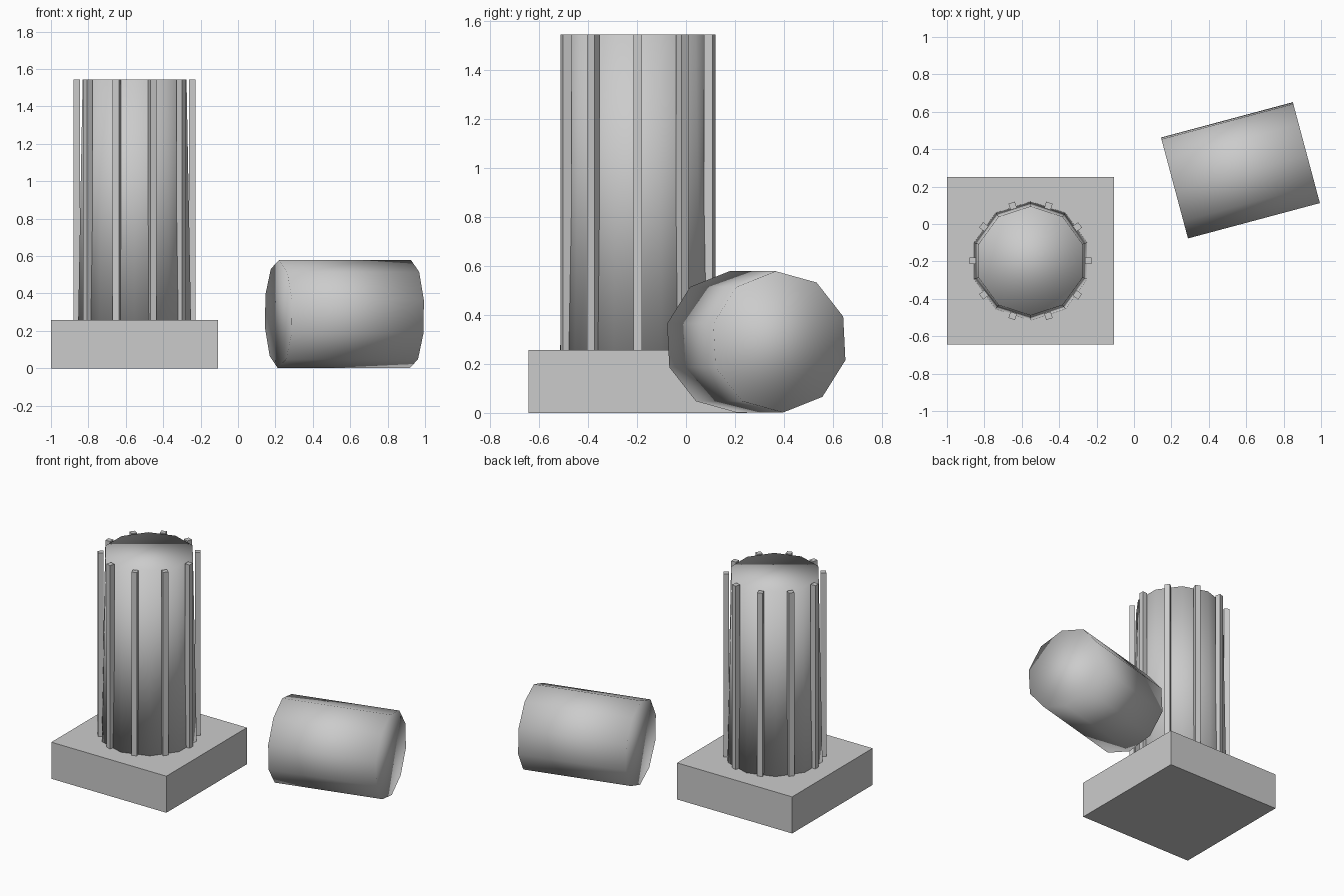
import bpy, bmesh
from math import sin, cos, radians
from mathutils import Matrix, Vector

if "Cube" in bpy.data.objects:
    bpy.data.objects.remove(bpy.data.objects["Cube"])

CX, CY = -0.553, -0.197      # column axis
BASE_H, TOP_Z = 0.257, 1.545


def finish(bm, name, matrix, smooth):
    bmesh.ops.recalc_face_normals(bm, faces=bm.faces)
    for f in bm.faces:
        f.smooth = smooth
    mesh = bpy.data.meshes.new(name)
    bm.to_mesh(mesh)
    bm.free()
    obj = bpy.data.objects.new(name, mesh)
    obj.matrix_world = matrix
    bpy.context.collection.objects.link(obj)
    return obj


def box(name, size, matrix):
    bm = bmesh.new()
    bmesh.ops.create_cube(bm, size=1)
    bmesh.ops.scale(bm, vec=size, verts=bm.verts)
    return finish(bm, name, matrix, False)


def drum(name, sides, r_bottom, r_top, length, phase, matrix):
    """Closed many-sided drum along local z, smooth all over."""
    bm = bmesh.new()
    rings = []
    for r, z in ((r_bottom, -length / 2), (r_top, length / 2)):
        angles = [radians(phase + 360 * i / sides) for i in range(sides)]
        rings.append([bm.verts.new((r * cos(a), r * sin(a), z)) for a in angles])
    low, high = rings
    for i in range(sides):
        j = (i + 1) % sides
        bm.faces.new((low[i], low[j], high[j], high[i]))
    bm.faces.new(low)
    bm.faces.new(high)
    return finish(bm, name, matrix, True)


# Square plinth
box("plinth", (0.894, 0.894, BASE_H), Matrix.Translation((CX, CY, BASE_H / 2)))

# Tapered ten-sided shaft
shaft_h = TOP_Z - BASE_H
axis = Matrix.Translation((CX, CY, BASE_H + shaft_h / 2))
drum("column_shaft", 10, 0.317, 0.292, shaft_h, 90, axis)

# Upright ribs, one in front of each shaft face
for i in range(10):
    m = axis @ Matrix.Rotation(radians(36 * i), 4, 'Z') @ Matrix.Translation((0.309, 0, 0))
    box(f"rib_{i + 1}", (0.036, 0.036, shaft_h), m)

# Fallen column drum lying on its side, turned 15 degrees
t = radians(15)
lying = Matrix((
    (-sin(t), 0, cos(t), 0.569),
    (cos(t), 0, sin(t), 0.287),
    (0, 1, 0, 0.29),
    (0, 0, 0, 1)))
drum("fallen_drum", 10, 0.289, 0.289, 0.73, 93, lying)
